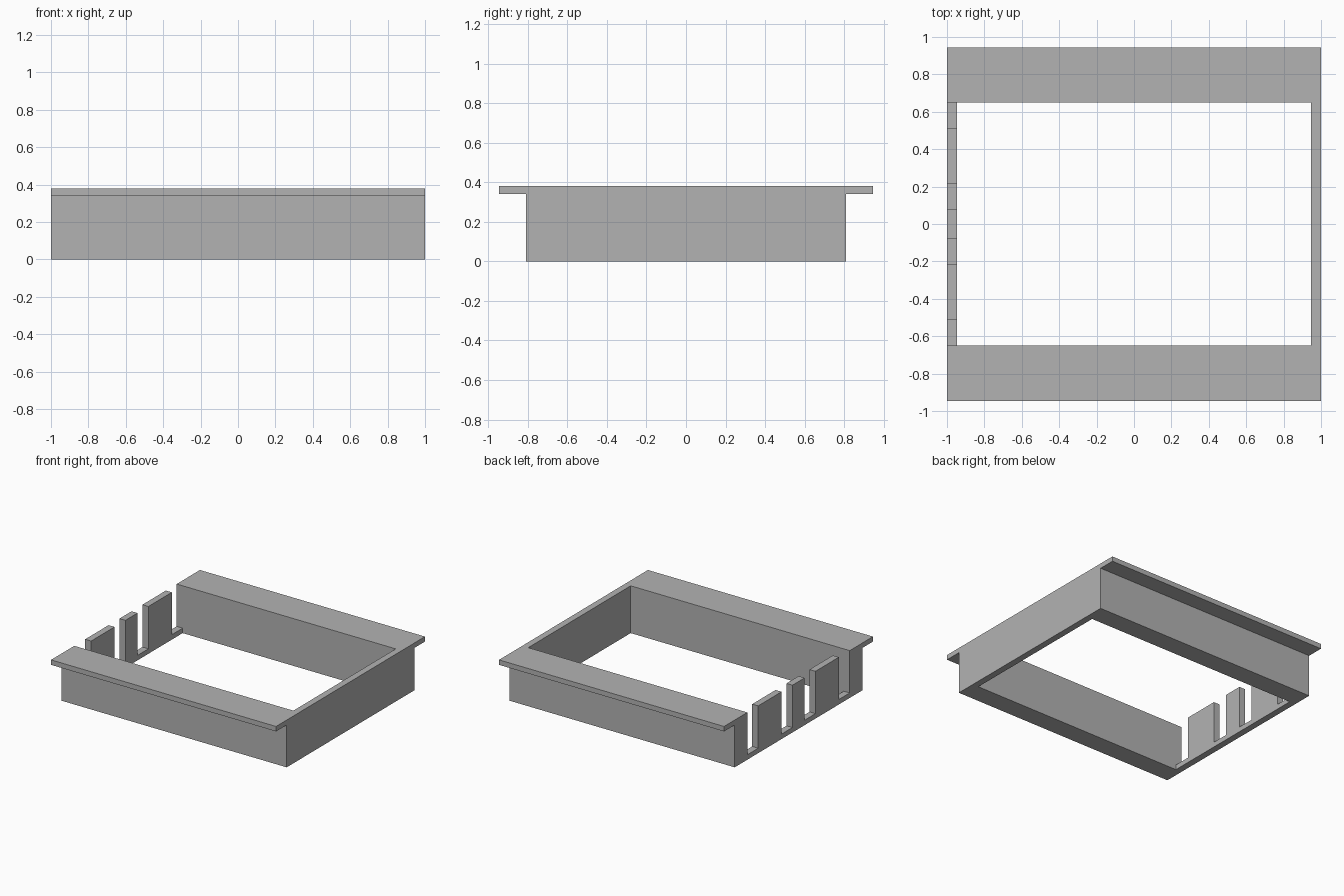
import bpy
import bmesh

cube = bpy.data.objects.get("Cube")
if cube:
    bpy.data.objects.remove(cube, do_unlink=True)

HEIGHT, LIP = 0.38, 0.04          # total height, flange and sill thickness
BODY_Y, FLANGE_Y = 0.81, 0.945    # half depths
OPEN_X, OPEN_Y = 0.947, 0.65      # half size of the opening

grey = bpy.data.materials.new("plain grey")
grey.use_nodes = True
grey.diffuse_color = (0.45, 0.45, 0.45, 1)
grey.node_tree.nodes["Principled BSDF"].inputs["Base Color"].default_value = grey.diffuse_color


def extrude_x(name, profile, x0, x1):
    """Extrude a closed (y, z) profile along x."""
    bm = bmesh.new()
    face = bm.faces.new([bm.verts.new((x0, y, z)) for y, z in profile])
    grown = bmesh.ops.extrude_face_region(bm, geom=[face])["geom"]
    verts = [v for v in grown if isinstance(v, bmesh.types.BMVert)]
    bmesh.ops.translate(bm, verts=verts, vec=(x1 - x0, 0, 0))
    bmesh.ops.recalc_face_normals(bm, faces=bm.faces)
    mesh = bpy.data.meshes.new(name)
    bm.to_mesh(mesh)
    bm.free()
    mesh.materials.append(grey)
    obj = bpy.data.objects.new(name, mesh)
    bpy.context.collection.objects.link(obj)
    return obj


def cut_box(target, x0, x1, y0, y1, z0, z1):
    """Subtract a box from the target and discard the cutter."""
    cutter = extrude_x("cutter", [(y0, z0), (y1, z0), (y1, z1), (y0, z1)], x0, x1)
    cutter.hide_render = True
    mod = target.modifiers.new("cut", "BOOLEAN")
    mod.operation = "DIFFERENCE"
    mod.solver = "EXACT"
    mod.object = cutter
    bpy.context.view_layer.objects.active = target
    bpy.ops.object.modifier_apply(modifier=mod.name)
    bpy.data.objects.remove(cutter, do_unlink=True)


# Body with a flange overhanging front and back
half = [(BODY_Y, 0), (BODY_Y, HEIGHT - LIP), (FLANGE_Y, HEIGHT - LIP), (FLANGE_Y, HEIGHT)]
frame = extrude_x("slotted_frame", half + [(-y, z) for y, z in reversed(half)], -1, 1)

# Central opening right through the body
cut_box(frame, -OPEN_X, OPEN_X, -OPEN_Y, OPEN_Y, -1, 1)

# Four slots in the right wall, leaving three teeth above a low sill
for side in (-1, 1):
    for inner, outer in ((0.077, 0.215), (0.512, OPEN_Y)):
        y0, y1 = sorted((side * inner, side * outer))
        cut_box(frame, -1.1, -0.9, y0, y1, LIP, 1)
